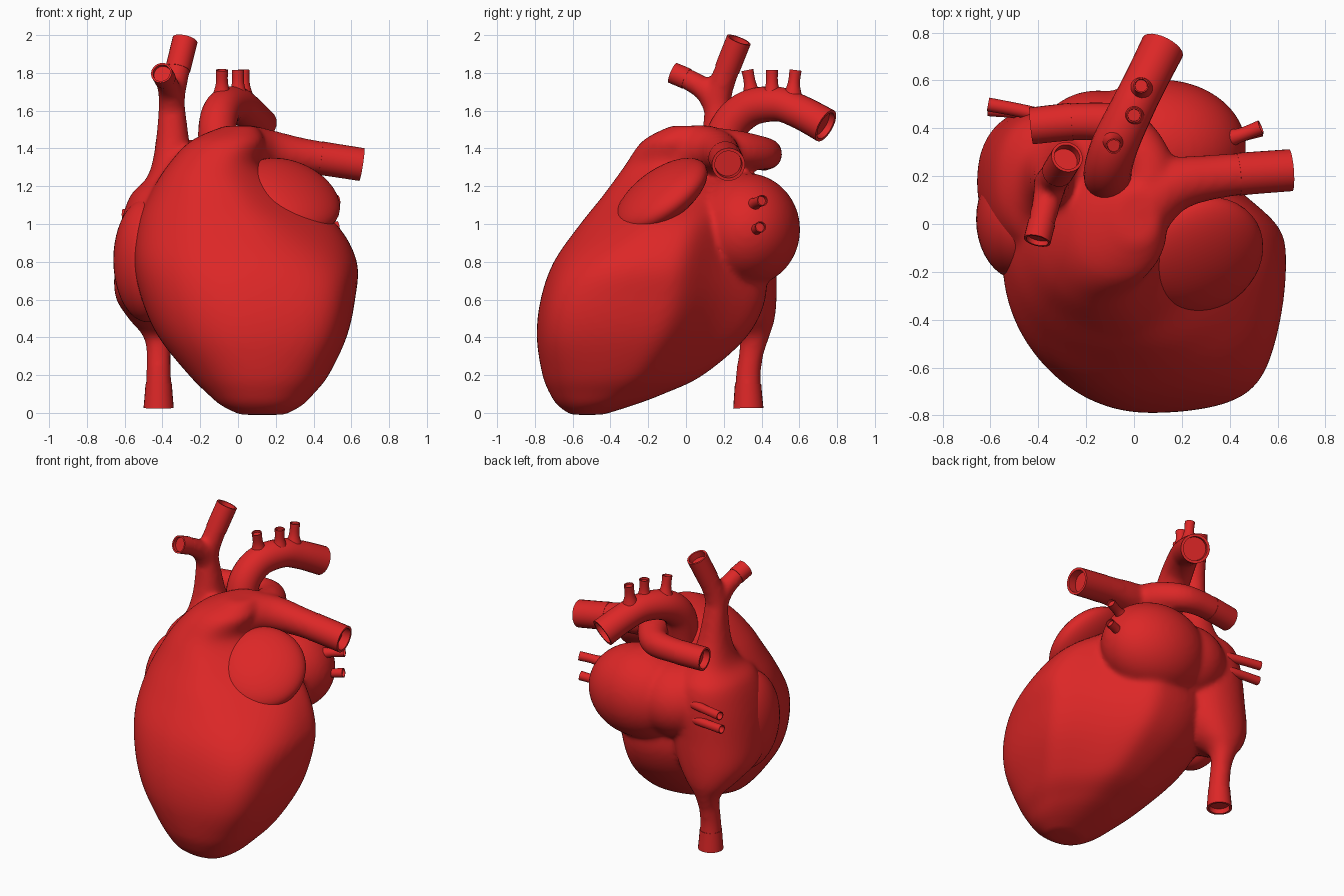
import bpy, bmesh, math
from mathutils import Vector, Matrix

if "Cube" in bpy.data.objects:
    bpy.data.objects.remove(bpy.data.objects["Cube"], do_unlink=True)

red = bpy.data.materials.new("muscle_red")
red.use_nodes = True
red.diffuse_color = (0.72, 0.02, 0.02, 1)
red.node_tree.nodes["Principled BSDF"].inputs["Base Color"].default_value = red.diffuse_color


def spline(points, steps=8):
    """Catmull-Rom samples through tuples of any length."""
    p = [points[0]] + list(points) + [points[-1]]
    out = []
    for i in range(1, len(p) - 2):
        for s in range(steps):
            t = s / steps
            out.append([0.5 * (2 * b + (c - a) * t + (2 * a - 5 * b + 4 * c - d) * t * t
                               + (3 * b - a - 3 * c + d) * t ** 3)
                        for a, b, c, d in zip(*p[i - 1:i + 3])])
    return out + [list(points[-1])]


def skin(bm, rings):
    """Bridge rings of points and cap both ends."""
    loops = [[bm.verts.new(v) for v in ring] for ring in rings]
    n = len(loops[0])
    faces = [bm.faces.new((a[k], a[(k + 1) % n], b[(k + 1) % n], b[k]))
             for a, b in zip(loops, loops[1:]) for k in range(n)]
    faces += [bm.faces.new(loops[0][::-1]), bm.faces.new(loops[-1])]
    bmesh.ops.recalc_face_normals(bm, faces=faces)


def loft(bm, sections, sides=64):
    """Stack of rounded sections: z, x min, x max, y min, y max,
    then optionally how square the front left and back left corners are."""
    rings = []
    for z, x0, x1, y0, y1, *corners in spline(sections, 5):
        front_left, back_left = corners or (2.2, 2.2)
        ring = []
        for k in range(sides):
            a = math.tau * k / sides
            c, s = math.cos(a), math.sin(a)
            corner = 2.2 if c < 0 else front_left if s < 0 else back_left
            power = 2.2 + (corner - 2.2) * abs(math.sin(2 * a))
            ring.append(((x0 + x1) / 2 + (x1 - x0) / 2 * math.copysign(abs(c) ** (2 / power), c),
                         (y0 + y1) / 2 + (y1 - y0) / 2 * math.copysign(abs(s) ** (2 / power), s), z))
        rings.append(ring)
    skin(bm, rings)


def tube_rings(path, sides=24):
    """Circles along a path of x, y, z, radius, without twisting."""
    pts = [Vector(s[:3]) for s in path]
    side = None
    rings = []
    for i, s in enumerate(path):
        d = (pts[min(i + 1, len(pts) - 1)] - pts[max(i - 1, 0)]).normalized()
        side = side or d.orthogonal()
        side = (side - d * side.dot(d)).normalized()
        up = d.cross(side)
        rings.append([pts[i] + s[3] * (side * math.cos(math.tau * k / sides)
                                       + up * math.sin(math.tau * k / sides)) for k in range(sides)])
    return rings


def shrink(ring, f):
    c = sum(ring, Vector()) / len(ring)
    return [c + (v - c) * f for v in ring]


def finish(name, bm, remesh=False):
    me = bpy.data.meshes.new(name)
    bm.to_mesh(me)
    bm.free()
    me.materials.append(red)
    ob = bpy.data.objects.new(name, me)
    bpy.context.collection.objects.link(ob)
    if remesh:
        mod = ob.modifiers.new("blend", "REMESH")
        mod.mode = "VOXEL"
        mod.voxel_size = 0.016
        mod.use_smooth_shade = True
        mod = ob.modifiers.new("soften", "SMOOTH")
        mod.factor = 0.5
        mod.iterations = 12
    else:
        bpy.ops.object.select_all(action="DESELECT")
        bpy.context.view_layer.objects.active = ob
        ob.select_set(True)
        bpy.ops.object.shade_smooth_by_angle(angle=math.radians(45))


def vessel(name, points, core=None):
    """Tube with a hollow end; the root is blended into the core if given."""
    rings = tube_rings(spline(points))
    hollow = [shrink(rings[-1], 0.82), shrink(rings[-3], 0.8)]
    if core:
        skin(core, rings[:-4])
        rings = rings[-7:]
    bm = bmesh.new()
    skin(bm, rings + hollow)
    finish(name, bm)


def ellipsoid(bm, centre, radii, turn=Matrix()):
    bmesh.ops.create_uvsphere(bm, u_segments=40, v_segments=24, radius=1,
                              matrix=Matrix.Translation(centre) @ turn @ Matrix.Diagonal((*radii, 1)))


core = bmesh.new()

# Ventricles
loft(core, [
    (-0.01, 0.01, 0.25, -0.61, -0.44, 2.2, 2.0),
    (0.04, -0.09, 0.34, -0.68, -0.28, 2.2, 1.8),
    (0.1, -0.16, 0.40, -0.72, -0.12, 2.4, 1.6),
    (0.2, -0.26, 0.48, -0.76, 0.09, 2.7, 1.4),
    (0.4, -0.42, 0.575, -0.79, 0.32, 3.3, 1.3),
    (0.6, -0.51, 0.62, -0.77, 0.42, 3.3, 1.3),
    (0.8, -0.55, 0.63, -0.70, 0.42, 2.5, 1.3),
    (1.0, -0.53, 0.52, -0.56, 0.40, 1.8, 1.4),
    (1.15, -0.47, 0.31, -0.44, 0.34, 1.7, 1.8),
    (1.3, -0.38, 0.12, -0.33, 0.24, 1.9, 2.0),
    (1.44, -0.25, 0.14, -0.23, 0.2, 2.1, 2.1),
    (1.52, -0.07, 0.10, -0.08, 0.15, 2.2, 2.2)])

# Right atrium running into both great veins
loft(core, [
    (0.25, -0.47, -0.36, 0.28, 0.39),
    (0.4, -0.50, -0.34, 0.28, 0.44),
    (0.5, -0.58, -0.25, 0.13, 0.47),
    (0.62, -0.65, -0.15, -0.08, 0.48),
    (0.8, -0.65, -0.10, -0.16, 0.48),
    (1.0, -0.62, -0.10, -0.16, 0.48),
    (1.15, -0.57, -0.15, -0.10, 0.45),
    (1.25, -0.48, -0.20, 0.00, 0.36),
    (1.4, -0.44, -0.25, 0.07, 0.29),
    (1.62, -0.42, -0.28, 0.10, 0.24)])

# Left atrium and the bridge between the atria
ellipsoid(core, (0.11, 0.32, 0.97), (0.36, 0.285, 0.30))
ellipsoid(core, (-0.15, 0.29, 0.98), (0.28, 0.27, 0.25))

# Great vessels blended into the core
vessel("lower_great_vein", [(-0.42, 0.36, 0.5, 0.08), (-0.42, 0.35, 0.35, 0.067),
                            (-0.42, 0.33, 0.2, 0.067), (-0.42, 0.33, 0.025, 0.08)], core)
vessel("upper_vein_back_branch", [(-0.35, 0.17, 1.5, 0.072), (-0.35, 0.17, 1.65, 0.07),
                                  (-0.33, 0.2, 1.77, 0.067), (-0.28, 0.28, 1.975, 0.067)], core)
vessel("upper_vein_front_branch", [(-0.35, 0.17, 1.58, 0.065), (-0.36, 0.12, 1.69, 0.064),
                                   (-0.38, 0.03, 1.755, 0.058), (-0.405, -0.07, 1.8, 0.057)], core)
vessel("left_lung_artery", [(-0.08, -0.08, 1.3, 0.18), (0.03, 0.06, 1.385, 0.14), (0.16, 0.16, 1.385, 0.115),
                            (0.36, 0.2, 1.36, 0.092), (0.655, 0.225, 1.315, 0.088)], core)
vessel("right_lung_artery", [(0.05, 0.08, 1.39, 0.125), (0.06, 0.25, 1.395, 0.105), (-0.04, 0.4, 1.375, 0.09),
                             (-0.2, 0.43, 1.37, 0.08), (-0.43, 0.41, 1.36, 0.077)], core)
finish("heart_body", core, remesh=True)

# Aorta and its three upper branches
vessel("aorta", [(-0.1, 0.17, 1.3, 0.1), (-0.11, 0.22, 1.5, 0.1), (-0.08, 0.33, 1.61, 0.098),
                 (-0.01, 0.48, 1.635, 0.092), (0.05, 0.6, 1.595, 0.09), (0.12, 0.74, 1.52, 0.093)])
for i, (x, y, lean) in enumerate([(-0.085, 0.325, -0.03), (0.0, 0.455, 0.0), (0.03, 0.58, 0.02)]):
    vessel(f"aorta_branch_{i + 1}", [(x, y - lean, 1.63, 0.07), (x, y - lean / 2, 1.735, 0.034),
                                     (x, y, 1.815, 0.032)])

# Small lung veins
for i, (z, y) in enumerate([(1.12, 0.39), (0.98, 0.38)]):
    vessel(f"left_lung_vein_{i + 1}", [(0.36, 0.35, z - 0.03, 0.05), (0.44, 0.37, z - 0.01, 0.03),
                                       (0.53, y + 0.015, z + 0.005, 0.03)])
for i, (z, y) in enumerate([(1.05, 0.5), (0.95, 0.48)]):
    vessel(f"right_lung_vein_{i + 1}", [(-0.25, 0.38, z - 0.01, 0.05), (-0.4, 0.455, z, 0.03),
                                        (-0.61, y, z, 0.029)])

# Auricle flaps
bm = bmesh.new()
facing = Vector((0.4, -0.7, 1)).to_track_quat("Z", "Y").to_matrix().to_4x4()
ellipsoid(bm, (0.275, -0.13, 1.15), (0.275, 0.285, 0.115), facing)
finish("left_auricle", bm)
bm = bmesh.new()
ellipsoid(bm, (-0.475, 0.02, 0.81), (0.185, 0.255, 0.33))
finish("right_auricle", bm)
